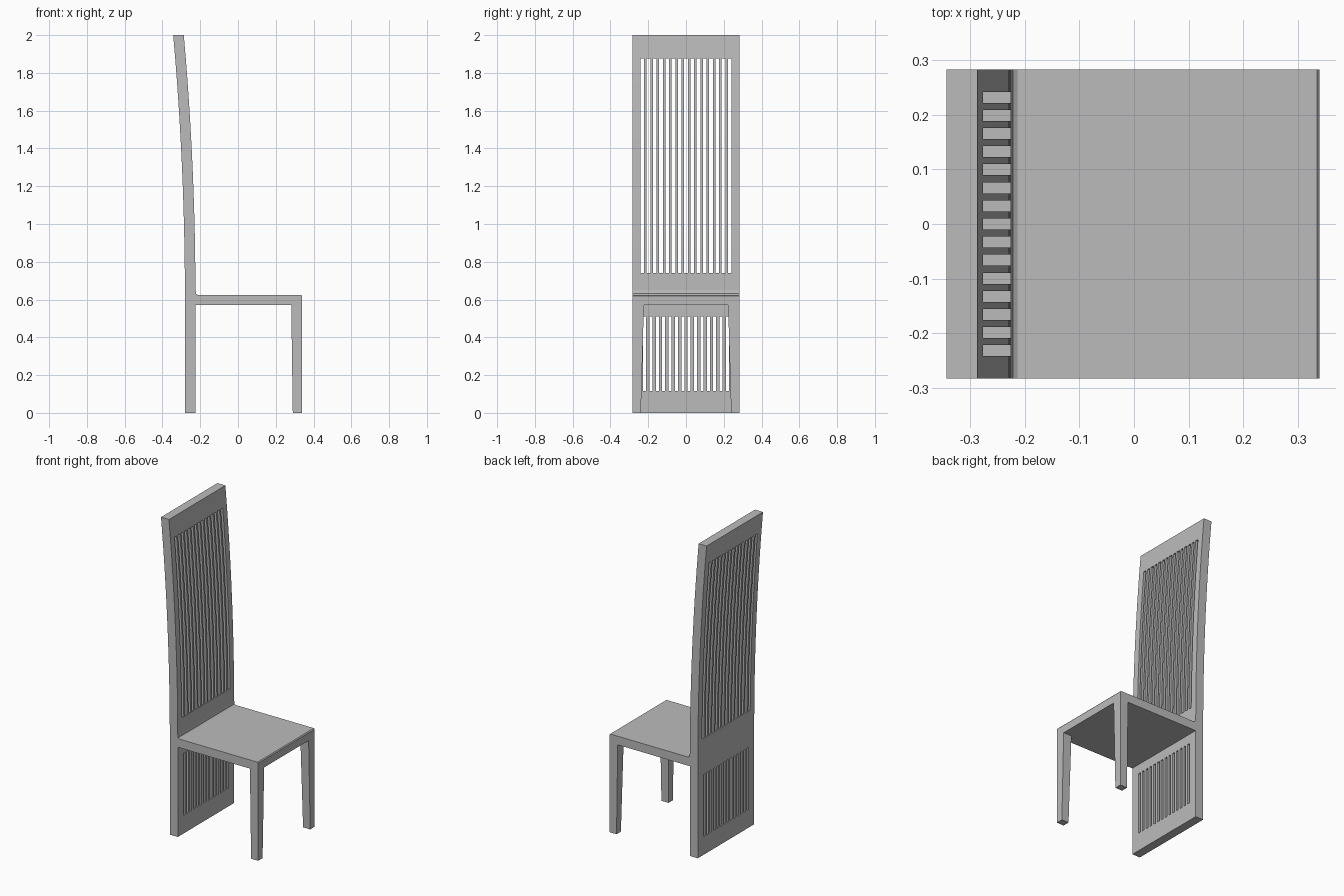
import bpy
import bmesh

cube = bpy.data.objects.get("Cube")
if cube:
    bpy.data.objects.remove(cube, do_unlink=True)

HALF_W = 0.283      # half width of the chair
FRONT = 0.34        # front edge of seat and legs
BACK_X = -0.225     # front face of the back panel
THICK = 0.056
SEAT_LOW, SEAT_TOP = 0.57, 0.625

grey = bpy.data.materials.new("plain grey")
grey.use_nodes = True
colour = (0.5, 0.5, 0.5, 1)
grey.diffuse_color = colour
grey.node_tree.nodes["Principled BSDF"].inputs["Base Color"].default_value = colour


def finish(name, bm):
    bmesh.ops.recalc_face_normals(bm, faces=bm.faces)
    mesh = bpy.data.meshes.new(name)
    bm.to_mesh(mesh)
    bm.free()
    mesh.materials.append(grey)
    obj = bpy.data.objects.new(name, mesh)
    bpy.context.collection.objects.link(obj)
    bpy.ops.object.select_all(action='DESELECT')
    bpy.context.view_layer.objects.active = obj
    obj.select_set(True)
    bpy.ops.object.shade_smooth_by_angle()
    return obj


def extrude_faces(bm, offset):
    geom = bmesh.ops.extrude_face_region(bm, geom=bm.faces[:], use_keep_orig=True)["geom"]
    verts = [v for v in geom if isinstance(v, bmesh.types.BMVert)]
    bmesh.ops.translate(bm, verts=verts, vec=offset)


def slots(count, half_span, width):
    """Evenly spaced (start, end) pairs across the panel."""
    pitch = (2 * half_span - width) / (count - 1)
    return [(-half_span + i * pitch, -half_span + i * pitch + width) for i in range(count)]


def lean(z):
    """Front face of the back: upright below the seat, curving backwards above."""
    return BACK_X - 0.0316 * max(0, z - 0.6) ** 2


# Slatted back: a sheet with slots left open, then thickened
upper = (0.74, 1.875, slots(15, 0.242, 0.020))
lower = (0.115, 0.51, slots(14, 0.227, 0.016))
ys = sorted({-HALF_W, HALF_W, *[y for _, _, row in (upper, lower) for pair in row for y in pair]})
zs = [0, lower[0], lower[1], 0.6, upper[0]]
zs += [upper[0] + (upper[1] - upper[0]) * i / 10 for i in range(1, 11)] + [2]


def is_open(y, z):
    return any(z0 < z < z1 and any(a < y < b for a, b in row) for z0, z1, row in (upper, lower))


bm = bmesh.new()
grid = [[bm.verts.new((lean(z), y, z)) for y in ys] for z in zs]
for j in range(len(zs) - 1):
    for i in range(len(ys) - 1):
        if not is_open((ys[i] + ys[i + 1]) / 2, (zs[j] + zs[j + 1]) / 2):
            bm.faces.new((grid[j][i], grid[j][i + 1], grid[j + 1][i + 1], grid[j + 1][i]))
bmesh.ops.delete(bm, geom=[v for v in bm.verts if not v.link_faces], context='VERTS')
extrude_faces(bm, (-THICK, 0, 0))
finish("slatted_back", bm)

# Seat: side profile with a small fillet at the back and an eased front edge
profile = [(BACK_X, SEAT_LOW), (FRONT, SEAT_LOW), (FRONT, SEAT_TOP - 0.006),
           (FRONT - 0.005, SEAT_TOP), (BACK_X + 0.012, SEAT_TOP),
           (BACK_X + 0.003, SEAT_TOP + 0.006), (BACK_X, SEAT_TOP + 0.025)]
bm = bmesh.new()
bm.faces.new([bm.verts.new((x, -HALF_W, z)) for x, z in profile])
extrude_faces(bm, (0, 2 * HALF_W, 0))
finish("seat", bm)

# Front legs: tapered on their inner sides
for side, label in ((1, "left"), (-1, "right")):
    bm = bmesh.new()
    rings = []
    for z, depth, width in ((0, 0.050, 0.044), (SEAT_LOW, 0.058, 0.060)):
        xs, outer = (FRONT - depth, FRONT), side * HALF_W
        inner = side * (HALF_W - width)
        rings.append([bm.verts.new((x, y, z)) for x, y in
                      ((xs[0], inner), (xs[1], inner), (xs[1], outer), (xs[0], outer))])
    for ring in rings:
        bm.faces.new(ring)
    for i in range(4):
        k = (i + 1) % 4
        bm.faces.new((rings[0][i], rings[0][k], rings[1][k], rings[1][i]))
    finish("front_leg_" + label, bm)
